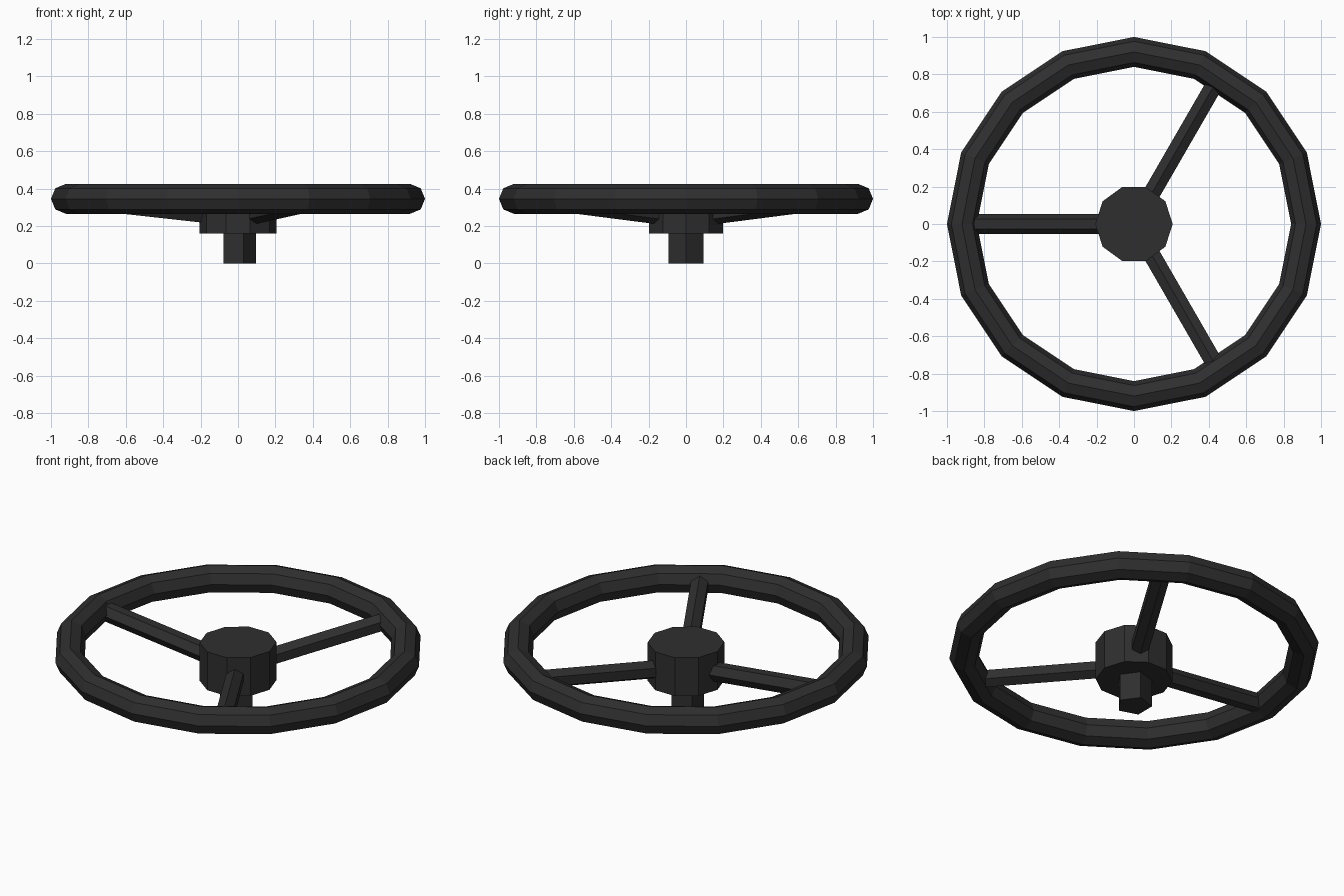
import bpy, bmesh, math
from mathutils import Vector, Matrix

if "Cube" in bpy.data.objects:
    bpy.data.objects.remove(bpy.data.objects["Cube"])

black = bpy.data.materials.new("matte_black")
black.diffuse_color = (0.028, 0.028, 0.028, 1)
black.use_nodes = True
black.node_tree.nodes["Principled BSDF"].inputs["Base Color"].default_value = black.diffuse_color


def finish(name, bm):
    bmesh.ops.recalc_face_normals(bm, faces=bm.faces[:])
    me = bpy.data.meshes.new(name)
    bm.to_mesh(me)
    bm.free()
    me.materials.append(black)
    ob = bpy.data.objects.new(name, me)
    bpy.context.collection.objects.link(ob)
    return ob


def prism(name, p, q, radius, sides, u, v):
    """Straight n-sided bar from p to q; first corner points along u."""
    bm = bmesh.new()
    rings = []
    for c in (p, q):
        ring = []
        for i in range(sides):
            a = 2 * math.pi * i / sides
            ring.append(bm.verts.new(c + radius * (math.cos(a) * u + math.sin(a) * v)))
        rings.append(ring)
    for i in range(sides):
        j = (i + 1) % sides
        bm.faces.new((rings[0][i], rings[0][j], rings[1][j], rings[1][i]))
    for ring in rings:
        bm.faces.new(ring)
    return finish(name, bm)


X, Y, Z = Vector((1, 0, 0)), Vector((0, 1, 0)), Vector((0, 0, 1))

# Rim: 16-sided ring with octagonal section
bm = bmesh.new()
N, M = 16, 8
grid = []
for i in range(N):
    a = 2 * math.pi * i / N
    grid.append([])
    for j in range(M):
        b = 2 * math.pi * j / M
        r = 0.92 + 0.08 * math.cos(b)
        grid[i].append(bm.verts.new((r * math.cos(a), r * math.sin(a), 0.345 + 0.08 * math.sin(b))))
for i in range(N):
    for j in range(M):
        k, l = (i + 1) % N, (j + 1) % M
        bm.faces.new((grid[i][j], grid[k][j], grid[k][l], grid[i][l]))
finish("rim", bm)

# Hub and the column stub below it
prism("hub", Vector((0, 0, 0.16)), Vector((0, 0, 0.388)), 0.207, 10, X, Y)
prism("column", Vector((0, 0, 0)), Vector((0, 0, 0.2)), 0.097, 5, X, Y)

# Three hexagonal spokes rising from hub to rim; the left one lies flat side up
for name, deg in (("left_spoke", 180), ("back_spoke", 60), ("front_spoke", -60)):
    out = Matrix.Rotation(math.radians(deg), 3, 'Z') @ X
    p = out * 0.1 + Z * 0.254
    q = out * 0.9 + Z * 0.343
    side = Z.cross(out).normalized()
    up = (q - p).cross(side).normalized()
    if deg == 180:
        prism(name, p, q, 0.053, 6, side, up)
    else:
        prism(name, p, q, 0.053, 6, up, side)
